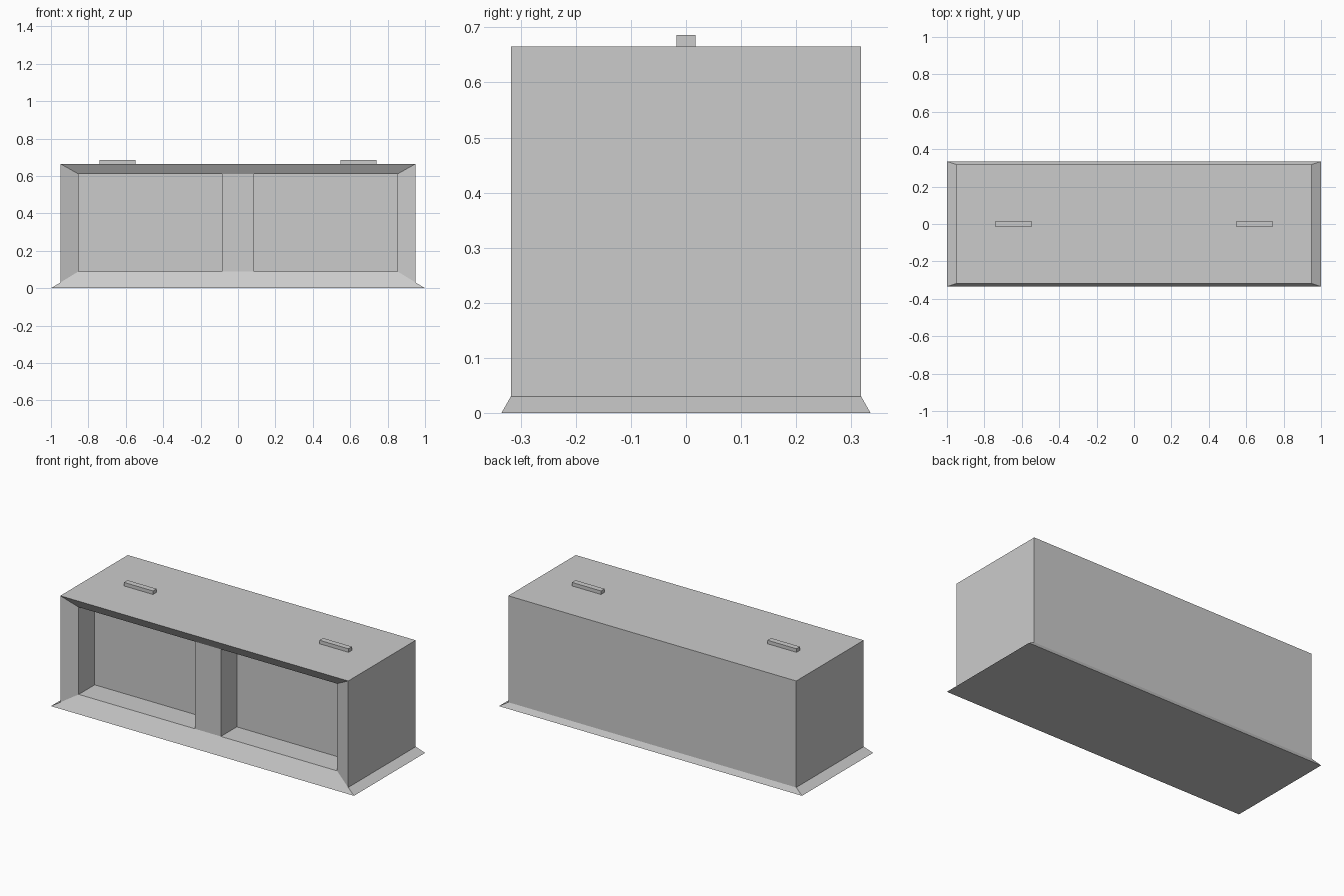
import bpy
import bmesh
from mathutils import Vector, Matrix

default_cube = bpy.data.objects.get("Cube")
if default_cube:
    bpy.data.objects.remove(default_cube, do_unlink=True)

# One flat grey
grey = bpy.data.materials.new("light_grey")
grey.use_nodes = True
grey.diffuse_color = (0.6, 0.6, 0.6, 1)
grey.node_tree.nodes["Principled BSDF"].inputs["Base Color"].default_value = (0.6, 0.6, 0.6, 1)


def add_box(bm, low, high):
    low, high = Vector(low), Vector(high)
    matrix = Matrix.Translation((low + high) / 2) @ Matrix.Diagonal((*(high - low), 1))
    bmesh.ops.create_cube(bm, size=1, matrix=matrix)


def finish(bm, name):
    bmesh.ops.recalc_face_normals(bm, faces=bm.faces)
    mesh = bpy.data.meshes.new(name)
    bm.to_mesh(mesh)
    bm.free()
    mesh.materials.append(grey)
    obj = bpy.data.objects.new(name, mesh)
    bpy.context.collection.objects.link(obj)
    return obj


def facing(bm, direction):
    bm.normal_update()
    return max(bm.faces, key=lambda f: f.normal.dot(Vector(direction)))


HALF_X, HALF_Y, SKIRT, TOP = 0.95, 0.318, 0.03, 0.665
PANEL_X, PANEL_LOW, PANEL_HIGH, PANEL_Y = 0.852, 0.09, 0.61, -0.284
PILLAR, RECESS = 0.086, 0.15

# Cabinet body
bm = bmesh.new()
add_box(bm, (-HALF_X, -HALF_Y, SKIRT), (HALF_X, HALF_Y, TOP))

# Flared skirt down to the floor
floor = facing(bm, (0, 0, -1))
bmesh.ops.inset_individual(bm, faces=[floor], thickness=0, depth=SKIRT)
for v in floor.verts:
    v.co = (v.co.x / HALF_X, v.co.y / HALF_Y * 0.335, 0)

# Sloping frame around a sunken front panel
front = facing(bm, (0, -1, 0))
bmesh.ops.inset_individual(bm, faces=[front], thickness=0.05, depth=0)
for v in front.verts:
    v.co = (PANEL_X if v.co.x > 0 else -PANEL_X, PANEL_Y,
            PANEL_HIGH if v.co.z > TOP / 2 else PANEL_LOW)

# Split off the centre pillar, then push both compartments back
panel = [front]
for x in (-PILLAR, PILLAR):
    geom = panel + list({e for f in panel for e in f.edges}) + list({v for f in panel for v in f.verts})
    bmesh.ops.bisect_plane(bm, geom=geom, plane_co=(x, 0, 0), plane_no=(1, 0, 0))
    panel = [f for f in bm.faces if all(abs(v.co.y - PANEL_Y) < 0.001 for v in f.verts)]
bm.normal_update()
openings = [f for f in panel if abs(f.calc_center_median().x) > PILLAR]
bmesh.ops.inset_individual(bm, faces=openings, thickness=0, depth=-RECESS)
finish(bm, "cabinet_body")

# Small bar handles on the top
for side, name in ((-1, "right_handle"), (1, "left_handle")):
    bm = bmesh.new()
    centre = side * 0.645
    add_box(bm, (centre - 0.096, -0.017, TOP), (centre + 0.096, 0.017, 0.686))
    finish(bm, name)
